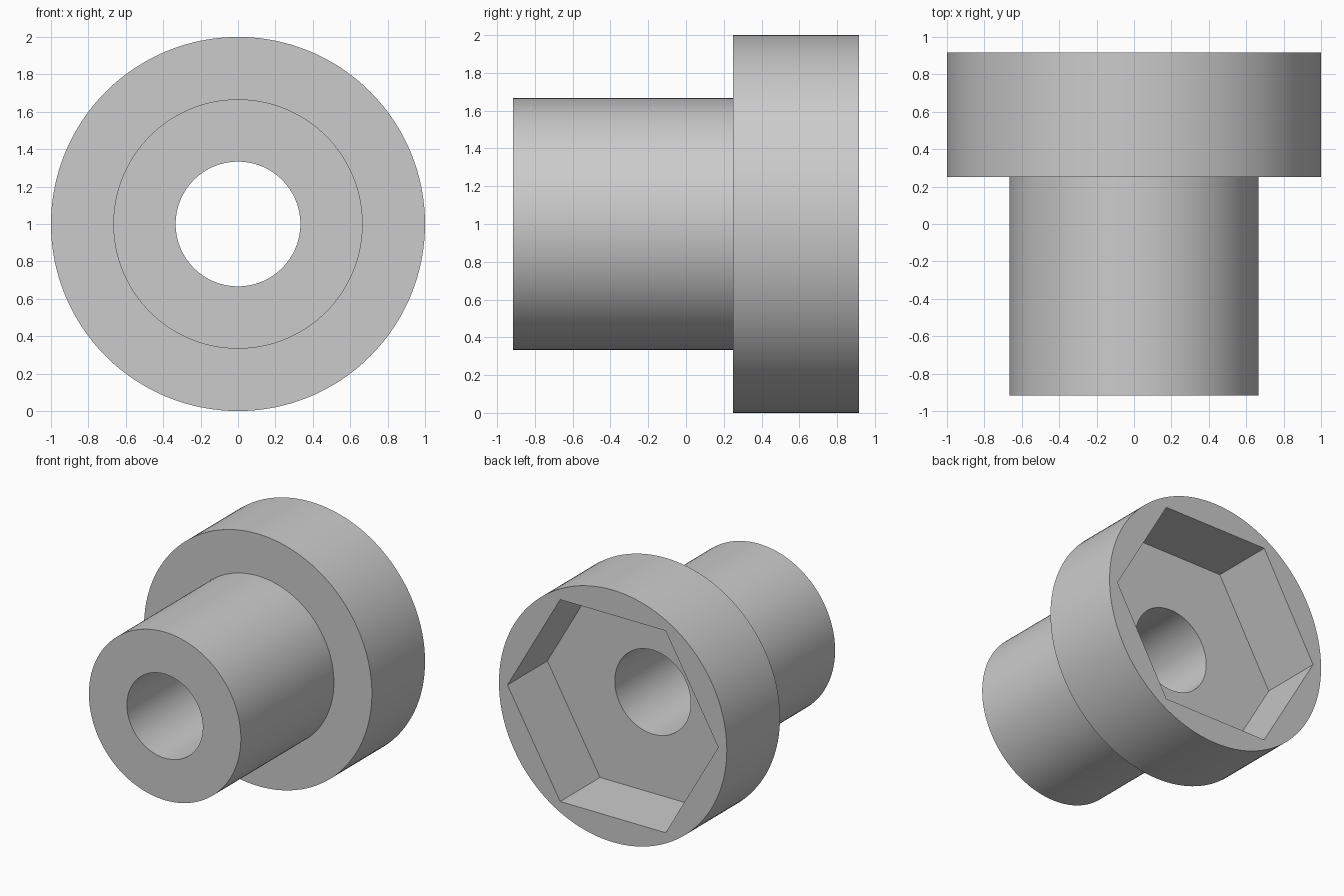
import bpy, bmesh, math
from mathutils import Matrix, Vector

cube = bpy.data.objects.get("Cube")
if cube:
    bpy.data.objects.remove(cube, do_unlink=True)

UNIT = 1 / 6               # flange radius is six units
FRONT, BACK = -5.5, 5.5    # ends along y, in units
STEP = 1.5                 # front face of the flange
CENTRE = Vector((0, 0, 1))

grey = bpy.data.materials.new("plain grey")
grey.use_nodes = True
colour = (0.6, 0.6, 0.6, 1)
grey.diffuse_color = colour
grey.node_tree.nodes["Principled BSDF"].inputs["Base Color"].default_value = colour


def add_object(name, bm):
    bmesh.ops.recalc_face_normals(bm, faces=bm.faces)
    mesh = bpy.data.meshes.new(name)
    bm.to_mesh(mesh)
    bm.free()
    mesh.materials.append(grey)
    obj = bpy.data.objects.new(name, mesh)
    bpy.context.collection.objects.link(obj)
    return obj


# Stepped sleeve with a through bore: closed (radius, y) profile turned about y
profile = [(2, FRONT), (4, FRONT), (4, STEP), (6, STEP), (6, BACK), (2, BACK)]
bm = bmesh.new()
ring = [bm.verts.new(CENTRE + Vector((r, y, 0)) * UNIT) for r, y in profile]
edges = [bm.edges.new((ring[i - 1], ring[i])) for i in range(len(ring))]
bmesh.ops.spin(bm, geom=ring + edges, cent=CENTRE, axis=(0, 1, 0),
               angle=math.tau, steps=128, use_merge=True)
bmesh.ops.remove_doubles(bm, verts=bm.verts, dist=1e-5)
body = add_object("flanged_bushing", bm)

# Hexagonal nut pocket in the back, corners pointing sideways
bm = bmesh.new()
place = (Matrix.Translation(CENTRE + Vector((0, BACK * UNIT, 0)))
         @ Matrix.Rotation(math.pi / 2, 4, "X")
         @ Matrix.Rotation(math.pi / 2, 4, "Z"))
bmesh.ops.create_cone(bm, cap_ends=True, segments=6, radius1=0.925,
                      radius2=0.925, depth=1.0, matrix=place)
corner = max(bm.verts, key=lambda v: v.co.x).co.x
if corner < 0.9:
    bmesh.ops.rotate(bm, verts=bm.verts, cent=CENTRE,
                     matrix=Matrix.Rotation(math.pi / 6, 3, "Y"))
cutter = add_object("pocket_cutter", bm)
cutter.hide_render = True

cut = body.modifiers.new("nut pocket", "BOOLEAN")
cut.operation = "DIFFERENCE"
cut.solver = "EXACT"
cut.object = cutter

bpy.ops.object.select_all(action="DESELECT")
body.select_set(True)
bpy.context.view_layer.objects.active = body
bpy.ops.object.modifier_apply(modifier=cut.name)
bpy.data.objects.remove(cutter, do_unlink=True)
bpy.ops.object.shade_smooth_by_angle(angle=math.radians(30))
